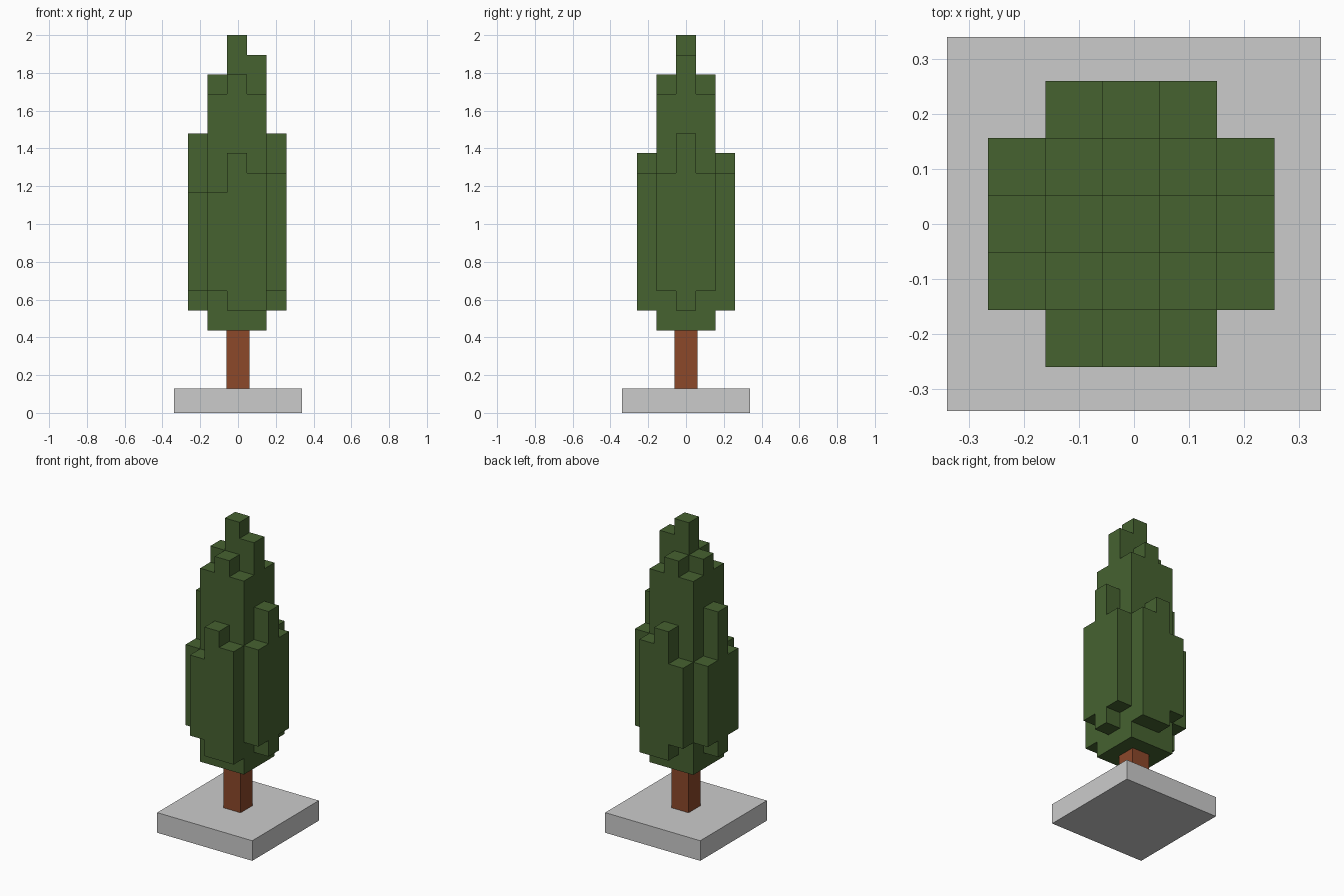
import bpy
import bmesh
from mathutils import Vector

if "Cube" in bpy.data.objects:
    bpy.data.objects.remove(bpy.data.objects["Cube"])

CELL = 0.1042          # foliage block size
ORIGIN = Vector((-0.005, 0.0, 0.437))


def material(name, color):
    m = bpy.data.materials.new(name)
    m.diffuse_color = (*color, 1.0)
    m.use_nodes = True
    m.node_tree.nodes["Principled BSDF"].inputs["Base Color"].default_value = m.diffuse_color
    return m


def box(name, half, z0, z1, mat=None):
    bpy.ops.mesh.primitive_cube_add(size=1, location=(0, 0, (z0 + z1) / 2))
    ob = bpy.context.object
    ob.name = name
    ob.scale = (2 * half, 2 * half, z1 - z0)
    bpy.ops.object.transform_apply(location=False, rotation=False, scale=True)
    if mat:
        ob.data.materials.append(mat)
    return ob


green = material("leaf_green", (0.061, 0.122, 0.030))
brown = material("bark_brown", (0.262, 0.065, 0.023))

# Plinth and trunk
box("base_slab", 0.34, 0.0, 0.13)
box("trunk", 0.062, 0.13, 0.437, brown)

# Foliage columns: (x, |y|) -> (bottom, top) in blocks, mirrored in y
columns = {
    (-2, 0): (1, 10), (-2, 1): (2, 7),
    (-1, 0): (0, 13), (-1, 1): (0, 12), (-1, 2): (2, 7),
    (0, 0): (0, 15), (0, 1): (0, 13), (0, 2): (1, 9),
    (1, 0): (0, 14), (1, 1): (0, 12), (1, 2): (1, 8),
    (2, 0): (1, 10), (2, 1): (2, 8),
}
cells = {(x, s * y, k) for (x, y), (lo, hi) in columns.items()
         for s in (-1, 1) for k in range(lo, hi)}

# Foliage skin: keep only the exposed block faces
bm = bmesh.new()
for cell in cells:
    centre = Vector(cell) + Vector((0, 0, 0.5))
    for axis in range(3):
        for sign in (-1, 1):
            n = Vector((0, 0, 0))
            n[axis] = sign
            if tuple(int(c + d) for c, d in zip(cell, n)) in cells:
                continue
            u = Vector((0, 0, 0))
            u[(axis + 1) % 3] = 0.5
            v = n.cross(u)
            mid = centre + n * 0.5
            corners = (mid - u - v, mid + u - v, mid + u + v, mid - u + v)
            bm.faces.new([bm.verts.new(ORIGIN + p * CELL) for p in corners])
bmesh.ops.remove_doubles(bm, verts=bm.verts, dist=0.001)
bmesh.ops.dissolve_limit(bm, angle_limit=0.01, verts=bm.verts, edges=bm.edges)
mesh = bpy.data.meshes.new("foliage")
bm.to_mesh(mesh)
bm.free()
mesh.materials.append(green)
foliage = bpy.data.objects.new("foliage", mesh)
bpy.context.collection.objects.link(foliage)
